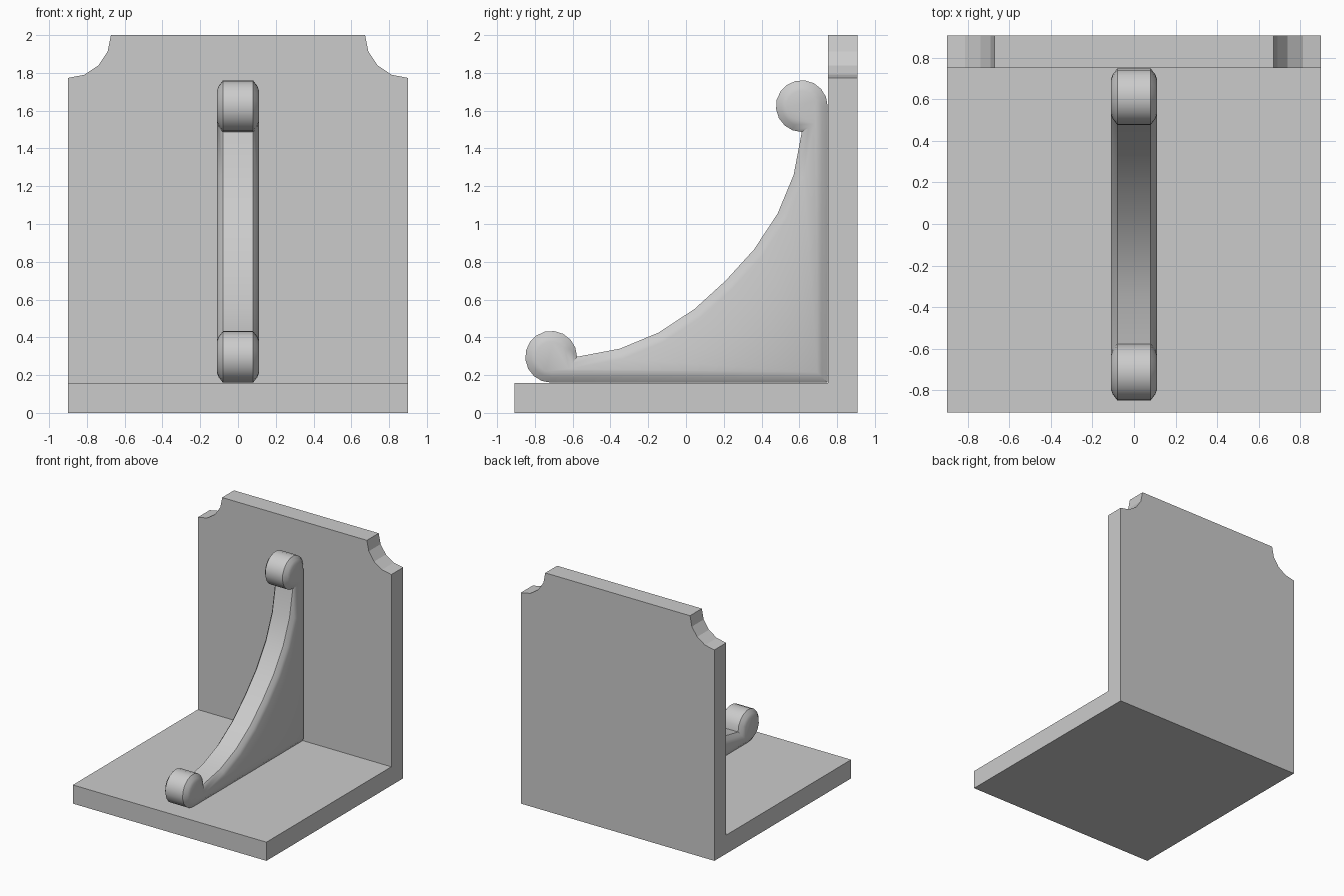
import bpy, bmesh, math
from mathutils import Vector

if "Cube" in bpy.data.objects:
    bpy.data.objects.remove(bpy.data.objects["Cube"])


def make_object(name, bm, smooth=False):
    bmesh.ops.recalc_face_normals(bm, faces=bm.faces[:])
    mesh = bpy.data.meshes.new(name)
    bm.to_mesh(mesh)
    bm.free()
    ob = bpy.data.objects.new(name, mesh)
    bpy.context.collection.objects.link(ob)
    bpy.ops.object.select_all(action='DESELECT')
    ob.select_set(True)
    bpy.context.view_layer.objects.active = ob
    if smooth:
        bpy.ops.object.shade_smooth_by_angle(angle=math.radians(32))
    return ob


def loft(rings):
    """Join matching closed rings and cap both ends."""
    bm = bmesh.new()
    loops = [[bm.verts.new(p) for p in ring] for ring in rings]
    n = len(loops[0])
    for a, b in zip(loops, loops[1:]):
        for i in range(n):
            j = (i + 1) % n
            bm.faces.new((a[i], a[j], b[j], b[i]))
    bm.faces.new(loops[0][::-1])
    bm.faces.new(loops[-1])
    return bm


def inset(points, d):
    """Mitred inward offset of a counter-clockwise outline."""
    result = []
    for i, p in enumerate(points):
        a = (p - points[i - 1]).normalized()
        b = (points[(i + 1) % len(points)] - p).normalized()
        na, nb = Vector((-a.y, a.x)), Vector((-b.y, b.x))
        result.append(p + (na + nb) * d / (1 + na.dot(nb)))
    return result


# L-shaped stand: side profile pushed across the width
W, D, T = 0.9, 0.908, 0.157
profile = [(-D, 0), (D, 0), (D, 2), (D - T, 2), (D - T, T), (-D, T)]
stand = make_object("stand", loft([[(x, y, z) for y, z in profile] for x in (-W, W)]))

# Concave top corners, cut with 16-sided cylinders
for side in (-1, 1):
    bm = bmesh.new()
    rings = []
    for y in (0.6, 1.1):
        rings.append([(side * W + 0.227 * math.cos(k * math.pi / 8), y,
                       2 + 0.227 * math.sin(k * math.pi / 8)) for k in range(16)])
    bm.free()
    cutter = make_object("corner_cutter", loft(rings))
    cutter.hide_render = True
    mod = stand.modifiers.new("corner", 'BOOLEAN')
    mod.operation, mod.solver, mod.object = 'DIFFERENCE', 'EXACT', cutter
    bpy.context.view_layer.objects.active = stand
    bpy.ops.object.modifier_apply(modifier=mod.name)
    bpy.data.objects.remove(cutter)

# Scroll bracket: upper half of the outline, mirrored across its diagonal
half = [Vector((0.613 + 0.137 * math.cos(a), 1.624 + 0.137 * math.sin(a)))
        for a in (math.radians(270 * k / 13) for k in range(14))]
half += [Vector(p) for p in ((0.57, 1.26), (0.485, 1.055), (0.36, 0.865))]
middle = [Vector((0.21, 0.70))]
lower = [Vector((0.91 - p.y, 0.91 - p.x)) for p in reversed(half)]
outline = [Vector((0.75, 0.16))] + half + middle + lower

# Rounded bevel towards both flat sides
levels = [(0.055, 0.112), (0.03, 0.103), (0.0, 0.08)]
sections = [(d, -x) for d, x in levels] + [(d, x) for d, x in reversed(levels)]
make_object("scroll_bracket",
            loft([[(x, p.x, p.y) for p in inset(outline, d)] for d, x in sections]),
            smooth=True)
